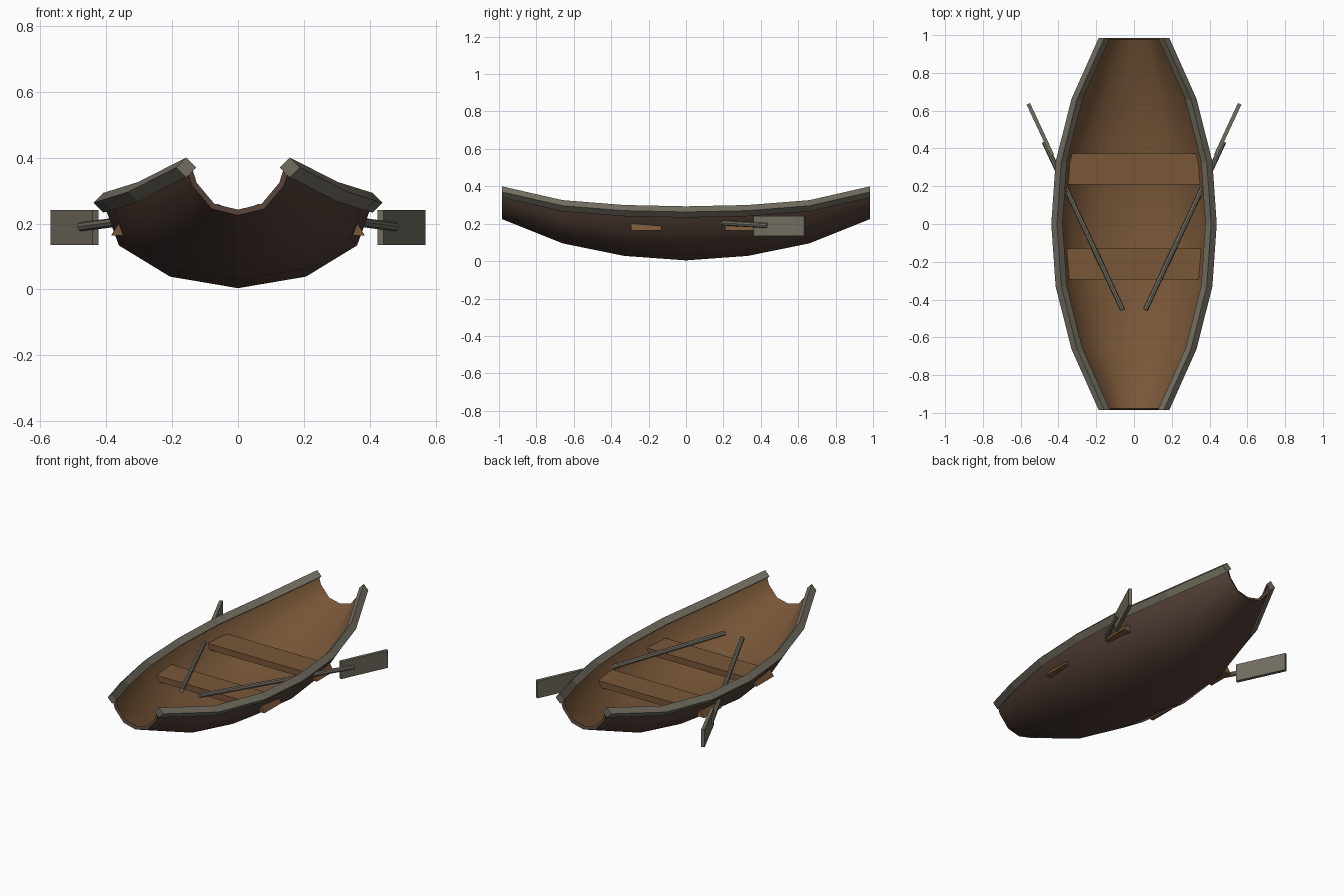
import bpy, bmesh, math
from mathutils import Vector, Matrix

if "Cube" in bpy.data.objects:
    bpy.data.objects.remove(bpy.data.objects["Cube"])


def material(name, rgb):
    m = bpy.data.materials.new(name)
    m.diffuse_color = (*rgb, 1)
    m.use_nodes = True
    m.node_tree.nodes["Principled BSDF"].inputs["Base Color"].default_value = m.diffuse_color
    return m


OUTER = material("dark_wood", (0.085, 0.05, 0.038))
INNER = material("warm_wood", (0.19, 0.095, 0.04))
GREY = material("weathered_wood", (0.17, 0.155, 0.12))


def build(name, verts, faces, *mats):
    me = bpy.data.meshes.new(name)
    me.from_pydata(verts, [], faces)
    ob = bpy.data.objects.new(name, me)
    bpy.context.collection.objects.link(ob)
    for m in mats:
        me.materials.append(m)
    return ob


def fix_normals(ob):
    bm = bmesh.new()
    bm.from_mesh(ob.data)
    bmesh.ops.recalc_face_normals(bm, faces=bm.faces)
    bm.to_mesh(ob.data)
    bm.free()


# Stations from midship to end: y, half width, keel height, rim height
HALF = [(0, .408, .004, .263), (.33, .385, .028, .27),
        (.66, .302, .095, .296), (.985, .157, .225, .37)]
STATIONS = [(-y, w, k, r) for y, w, k, r in HALF[:0:-1]] + HALF

# Hull: seven-point section lofted along the stations, thickened inwards
verts, faces = [], []
for y, w, k, r in STATIONS:
    bilge = .50 + .12 * abs(y) ** 2
    side = [(1, 1), (.885, bilge), (.505, .135)]
    section = [(-a, b) for a, b in side] + [(0, 0)] + side[::-1]
    verts += [(a * w, y, k + b * (r - k)) for a, b in section]
for i in range(len(STATIONS) - 1):
    for j in range(6):
        a = i * 7 + j
        faces.append((a, a + 7, a + 8, a + 1))
hull = build("hull", verts, faces, OUTER, INNER)
solid = hull.modifiers.new("thickness", "SOLIDIFY")
solid.thickness = .018
solid.offset = -1
solid.use_even_offset = True
solid.material_offset = 1
bpy.context.view_layer.objects.active = hull
hull.select_set(True)
bpy.ops.object.modifier_apply(modifier="thickness")
bpy.ops.object.shade_smooth_by_angle(angle=math.radians(50))


# Rails: diamond section swept along the rim
def rail(name, s):
    R = .03
    vs, fs = [], []
    for y, w, k, r in STATIONS:
        for dx, dz in ((R, 0), (0, R), (-R, 0), (0, -R)):
            vs.append((s * (w + dx), y, r + dz))
    n = len(STATIONS)
    for i in range(n - 1):
        for j in range(4):
            a, b = i * 4 + j, i * 4 + (j + 1) % 4
            fs.append((a, b, b + 4, a + 4))
    fs += [(0, 1, 2, 3), tuple(range(4 * n - 4, 4 * n))]
    fix_normals(build(name, vs, fs, GREY))


# Seats: planks with slanted ends that pass through the hull
def seat(name, yc):
    vs = [(sx * x, yc + sy * .082, z) for x, z in ((.385, .163), (.362, .2))
          for sx, sy in ((-1, -1), (1, -1), (1, 1), (-1, 1))]
    fs = [(0, 1, 2, 3), (4, 5, 6, 7)]
    fs += [(j, (j + 1) % 4, (j + 1) % 4 + 4, j + 4) for j in range(4)]
    fix_normals(build(name, vs, fs, INNER))


# Oars: round shaft plus a thin upright blade in one mesh
def oar(name, s):
    a, b = Vector((s * .06, -.455, .245)), Vector((s * .475, .435, .19))
    d = b - a
    bm = bmesh.new()
    bmesh.ops.create_cone(
        bm, cap_ends=True, segments=8, radius1=.014, radius2=.014, depth=d.length,
        matrix=Matrix.Translation((a + b) / 2) @ d.to_track_quat("Z", "Y").to_matrix().to_4x4())
    yaw = math.atan2(-d.x, d.y)
    bmesh.ops.create_cube(
        bm, size=1, matrix=Matrix.Translation((s * .496, .5, .188))
        @ Matrix.Rotation(yaw, 4, "Z") @ Matrix.Diagonal((.02, .3, .105, 1)))
    ob = build(name, [], [], GREY)
    bm.to_mesh(ob.data)
    bm.free()


seat("front_seat", -.213)
seat("back_seat", .29)
for side_name, s in (("left", -1), ("right", 1)):
    rail(side_name + "_rail", s)
    oar(side_name + "_oar", s)
